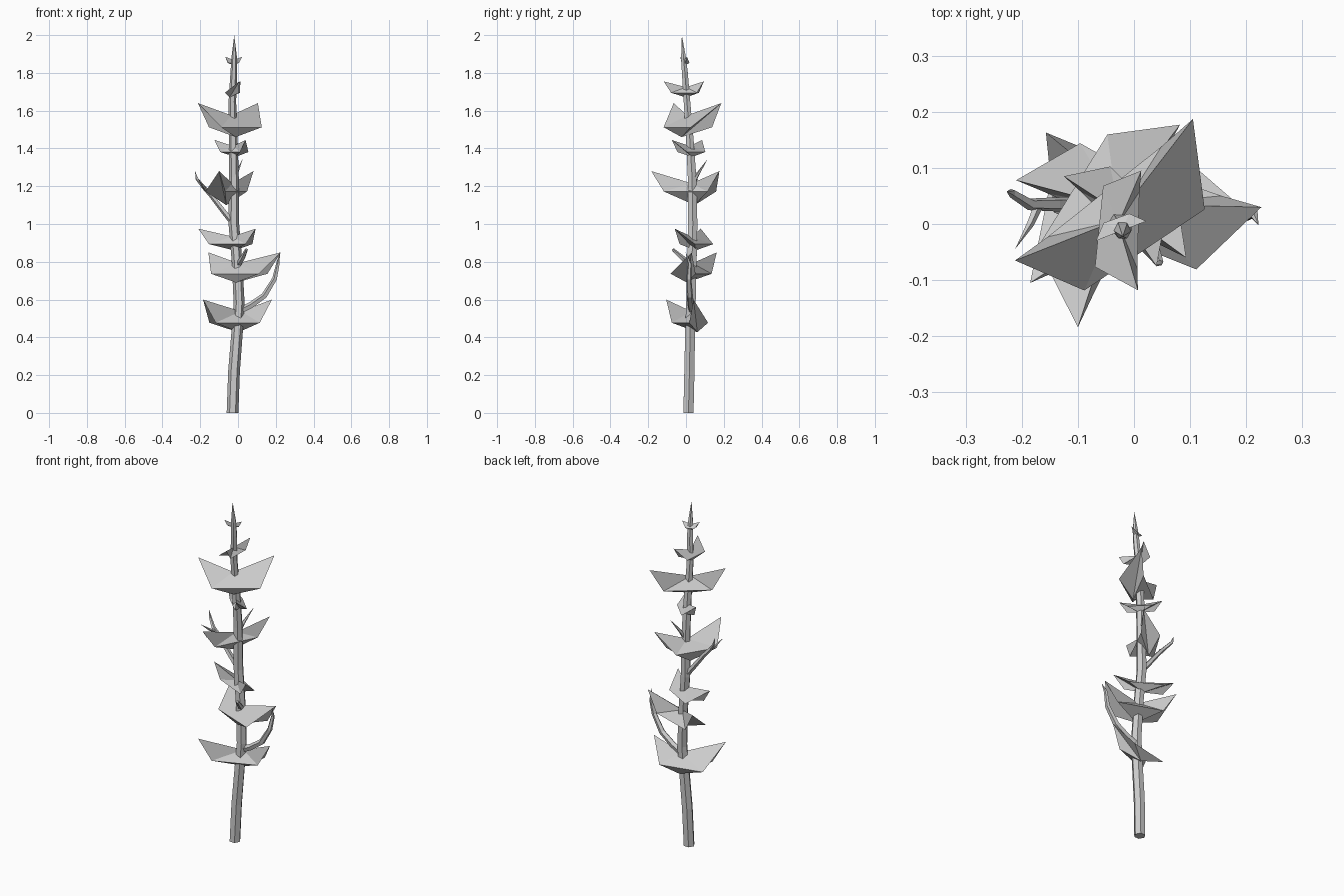
import bpy, bmesh, math
from mathutils import Vector

if "Cube" in bpy.data.objects:
    bpy.data.objects.remove(bpy.data.objects["Cube"])


def finish(bm, name):
    bmesh.ops.recalc_face_normals(bm, faces=bm.faces)
    me = bpy.data.meshes.new(name)
    bm.to_mesh(me)
    bm.free()
    ob = bpy.data.objects.new(name, me)
    bpy.context.collection.objects.link(ob)
    return ob


def tube(name, pts, sides, flat_start=False):
    """Tapered tube along (x, y, z, radius) points, ending in a point."""
    bm = bmesh.new()
    P = [Vector(p[:3]) for p in pts]
    rings = []
    for i in range(len(P) - 1):
        d = (P[i + 1] - P[max(i - 1, 0)]).normalized()
        if flat_start and i == 0:
            d = Vector((0, 0, 1))
        u = d.cross(Vector((0, 1, 0.01))).normalized()
        v = d.cross(u)
        ring = []
        for k in range(sides):
            a = 2 * math.pi * k / sides
            ring.append(bm.verts.new(P[i] + (u * math.cos(a) + v * math.sin(a)) * pts[i][3]))
        rings.append(ring)
    tip = bm.verts.new(P[-1])
    bm.faces.new(rings[0])
    for a, b in zip(rings, rings[1:]):
        for k in range(sides):
            j = (k + 1) % sides
            bm.faces.new((a[k], a[j], b[j], b[k]))
    for k in range(sides):
        bm.faces.new((rings[-1][k], rings[-1][(k + 1) % sides], tip))
    return finish(bm, name)


def leaf_pair(name, cx, cy, z0, z1, tip_a, tip_b, rise=0.29):
    """Faceted boat-shaped leaf pair: bulges on the stem side, straight between the tips."""
    bm = bmesh.new()
    h = z1 - z0
    c = Vector((cx, cy, 0))
    A, B = Vector((*tip_a, 0)), Vector((*tip_b, 0))
    mid = (A + B) / 2
    bulge = Vector((A.y - B.y, B.x - A.x, 0)).normalized()
    if bulge.dot(c - mid) < 0:
        bulge = -bulge
    low = c + bulge * h * 0.2
    top = bm.verts.new((cx, cy, z0 + h * 0.64))
    bottom = bm.verts.new((low.x, low.y, z0))
    tips, outer, inner = [], [], []
    for T in (A, B):
        d = T - c
        p = Vector((-d.y, d.x, 0))
        if p.dot(bulge) < 0:
            p = -p
        o = c + d * 0.5 + p * 0.5
        n = T.lerp(mid, 0.36) + (c - mid) * 0.06
        tips.append(bm.verts.new((T.x, T.y, z1)))
        outer.append(bm.verts.new((o.x, o.y, z0 + h * rise)))
        inner.append(bm.verts.new((n.x, n.y, z0 + h * rise)))
    for t, o, n in zip(tips, outer, inner):
        for s in (o, n):
            bm.faces.new((t, s, top))
            bm.faces.new((t, s, bottom))
    for a, b in (outer, inner):
        bm.faces.new((a, b, top))
        bm.faces.new((a, b, bottom))
    return finish(bm, name)


# Main stem
tube("stem", [(-.029, .013, 0, .031), (-.021, .018, .22, .031), (-.003, .022, .45, .03),
              (.006, .026, .58, .029), (-.005, .032, .8, .028), (-.022, .036, 1.0, .028),
              (-.022, .032, 1.25, .026), (-.025, .02, 1.45, .023), (-.03, .005, 1.65, .02),
              (-.022, -.006, 1.8, .018), (-.02, -.013, 1.88, .015), (-.02, -.022, 2.0, 0)],
     6, True)

# Leaf pairs from bottom to top
leaves = [(.015, .028, .427, .6, (-.185, -.105), (.18, .04)),
          (0, .035, .69, .85, (-.157, .163), (.227, .03)),
          (-.03, .03, .86, .975, (-.21, .078), (.093, -.06)),
          (-.03, .03, 1.1, 1.28, (-.1, -.184), (.082, .177), .4),
          (-.025, .02, 1.355, 1.445, (-.125, .085), (.04, -.075)),
          (-.035, .005, 1.46, 1.64, (-.212, -.065), (.105, .187)),
          (-.028, 0, 1.67, 1.755, (.007, -.118), (.013, .095)),
          (-.022, -.012, 1.84, 1.885, (-.068, -.03), (.022, .005))]
for i, l in enumerate(leaves):
    leaf_pair(f"leaf_pair_{i + 1}", *l)

# Thin side twigs
twigs = [[(.01, .03, .54, .018), (.07, .025, .57, .018), (.14, .02, .62, .017),
          (.195, .015, .71, .014), (.212, .02, .79, .01), (.222, -.002, .85, 0)],
         [(-.022, .036, 1.0, .016), (-.07, .035, 1.06, .015), (-.14, .035, 1.15, .013),
          (-.185, .035, 1.2, .011), (-.218, .055, 1.24, .008), (-.227, .058, 1.28, 0)],
         [(-.17, .035, 1.18, .009), (-.185, 0, 1.2, .007), (-.212, -.045, 1.24, 0)],
         [(-.024, .03, 1.2, .012), (-.01, .06, 1.26, .01), (.025, .115, 1.345, 0)],
         [(0, .03, .78, .016), (.025, -.02, .82, .014), (.045, -.07, .865, .008),
          (.046, -.072, .867, 0)]]
for i, t in enumerate(twigs):
    tube(f"twig_{i + 1}", t, 5)
